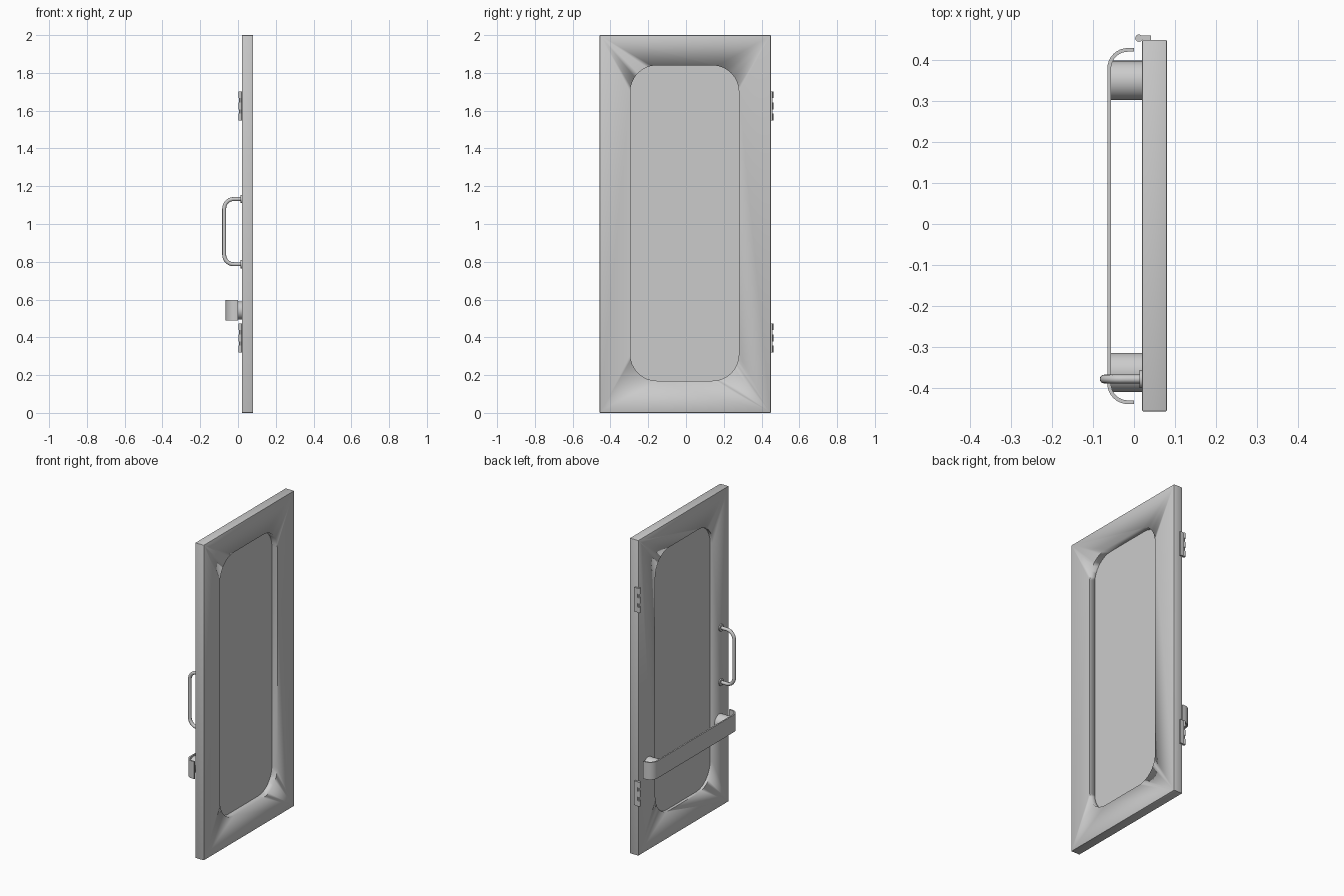
import bpy, bmesh
from math import sin, cos, pi, radians
from mathutils import Vector, Matrix

cube = bpy.data.objects.get("Cube")
if cube:
    bpy.data.objects.remove(cube, do_unlink=True)

GREY = (0.6, 0.6, 0.6, 1)
mat = bpy.data.materials.new("light grey")
mat.use_nodes = True
mat.diffuse_color = GREY
mat.node_tree.nodes["Principled BSDF"].inputs["Base Color"].default_value = GREY


def finish(name, bm, smooth=True):
    bmesh.ops.recalc_face_normals(bm, faces=bm.faces[:])
    mesh = bpy.data.meshes.new(name)
    bm.to_mesh(mesh)
    bm.free()
    mesh.materials.append(mat)
    ob = bpy.data.objects.new(name, mesh)
    bpy.context.collection.objects.link(ob)
    if smooth:
        bpy.ops.object.select_all(action='DESELECT')
        ob.select_set(True)
        bpy.context.view_layer.objects.active = ob
        bpy.ops.object.shade_smooth_by_angle(angle=radians(35))
    return ob


def box(name, lo, hi, bevel=0):
    lo, hi = Vector(lo), Vector(hi)
    bm = bmesh.new()
    bmesh.ops.create_cube(bm, size=1)
    bmesh.ops.scale(bm, vec=hi - lo, verts=bm.verts[:])
    bmesh.ops.translate(bm, vec=(lo + hi) / 2, verts=bm.verts[:])
    if bevel:
        bmesh.ops.bevel(bm, geom=bm.edges[:], offset=bevel, segments=2,
                        profile=0.5, affect='EDGES')
    return finish(name, bm)


def cylinder(name, centre, radius, length, axis, sides=32):
    bm = bmesh.new()
    turn = Matrix.Rotation(pi / 2, 4, 'Y') if axis == 'X' else Matrix()
    bmesh.ops.create_cone(bm, cap_ends=True, segments=sides, radius1=radius,
                          radius2=radius, depth=length,
                          matrix=Matrix.Translation(centre) @ turn)
    return finish(name, bm)


def prism(name, outline, direction, smooth=True):
    """Extrude a closed outline along a direction."""
    bm = bmesh.new()
    face = bm.faces.new([bm.verts.new(p) for p in outline])
    ext = bmesh.ops.extrude_face_region(bm, geom=[face])
    moved = [v for v in ext["geom"] if isinstance(v, bmesh.types.BMVert)]
    bmesh.ops.translate(bm, vec=direction, verts=moved)
    return finish(name, bm, smooth)


def arc(cu, cv, r, start, end, n):
    return [(cu + r * cos(radians(start + (end - start) * i / n)),
             cv + r * sin(radians(start + (end - start) * i / n)))
            for i in range(n + 1)]


def rounded_outline(x, y0, y1, z0, z1, r):
    corners = [(y1 - r, z1 - r), (y0 + r, z1 - r), (y0 + r, z0 + r), (y1 - r, z0 + r)]
    return [(x, y, z) for i, (cy, cz) in enumerate(corners)
            for y, z in arc(cy, cz, r, 90 * i, 90 * i + 90, 8)]


# Door frame: slab with a rounded opening
door = box("door_frame", (0.02, -0.457, 0), (0.08, 0.449, 2), 0.003)
cutter = prism("opening_cutter", rounded_outline(-0.1, -0.295, 0.28, 0.17, 1.84, 0.14),
               (0.3, 0, 0))
cutter.hide_render = True
cut = door.modifiers.new("opening", 'BOOLEAN')
cut.object, cut.operation, cut.solver = cutter, 'DIFFERENCE', 'EXACT'
bpy.ops.object.select_all(action='DESELECT')
door.select_set(True)
bpy.context.view_layer.objects.active = door
bpy.ops.object.modifier_apply(modifier="opening")
bpy.data.objects.remove(cutter, do_unlink=True)

# Thin panel set into the opening, deeper on the outer side
prism("door_panel", rounded_outline(0.038, -0.298, 0.283, 0.167, 1.843, 0.14),
      (0.004, 0, 0))

# Push bar: flat strip with ends bent towards the door
R, T, X = 0.05, 0.009, -0.065
Y0, Y1 = -0.439, 0.429
outer = ([(0, Y0)] + arc(X + R, Y0 + R, R, 270, 180, 8)
         + arc(X + R, Y1 - R, R, 180, 90, 8) + [(0, Y1)])
inner = ([(0, Y1 - T)] + arc(X + R, Y1 - R, R - T, 90, 180, 8)
         + arc(X + R, Y0 + R, R - T, 180, 270, 8) + [(0, Y0 + T)])
prism("push_bar", [(x, y, 0.488) for x, y in outer + inner], (0, 0, 0.11))
for side, y in (("left", 0.35), ("right", -0.362)):
    cylinder("push_bar_mount_" + side, (-0.018, y, 0.543), 0.048, 0.08, 'X')

# Pull handle: round tube with bent corners, and its flanges
HY, HZ0, HZ1, HX, B = -0.378, 0.787, 1.132, -0.073, 0.05
path = ([(0.022, HZ0)] + arc(HX + B, HZ0 + B, B, 270, 180, 8)
        + arc(HX + B, HZ1 - B, B, 180, 90, 8) + [(0.022, HZ1)])
pts = [Vector((x, HY, z)) for x, z in path]
bm = bmesh.new()
rings = []
for i, p in enumerate(pts):
    t = (pts[min(i + 1, len(pts) - 1)] - pts[max(i - 1, 0)]).normalized()
    across = t.cross(Vector((0, 1, 0)))
    rings.append([bm.verts.new(p + 0.0105 * (cos(a) * across + sin(a) * Vector((0, 1, 0))))
                  for a in (2 * pi * k / 16 for k in range(16))])
for a, b in zip(rings, rings[1:]):
    for k in range(16):
        bm.faces.new((a[k], a[(k + 1) % 16], b[(k + 1) % 16], b[k]))
bm.faces.new(rings[0])
bm.faces.new(rings[-1])
finish("pull_handle", bm)
for part, z in (("lower", HZ0), ("upper", HZ1)):
    cylinder("handle_flange_" + part, (0.017, HY, z), 0.022, 0.008, 'X', 24)

# Hinges: leaf on the door edge, pin and three knuckles
for part, z in (("lower", 0.397), ("upper", 1.625)):
    box("hinge_leaf_" + part, (0.018, 0.448, z - 0.077), (0.042, 0.459, z + 0.077))
    cylinder("hinge_pin_" + part, (0.012, 0.453, z), 0.006, 0.15, 'Z', 16)
    for k in (-1, 0, 1):
        cylinder(f"hinge_knuckle_{part}_{k + 2}", (0.012, 0.453, z + k * 0.059),
                 0.009, 0.036, 'Z', 16)
